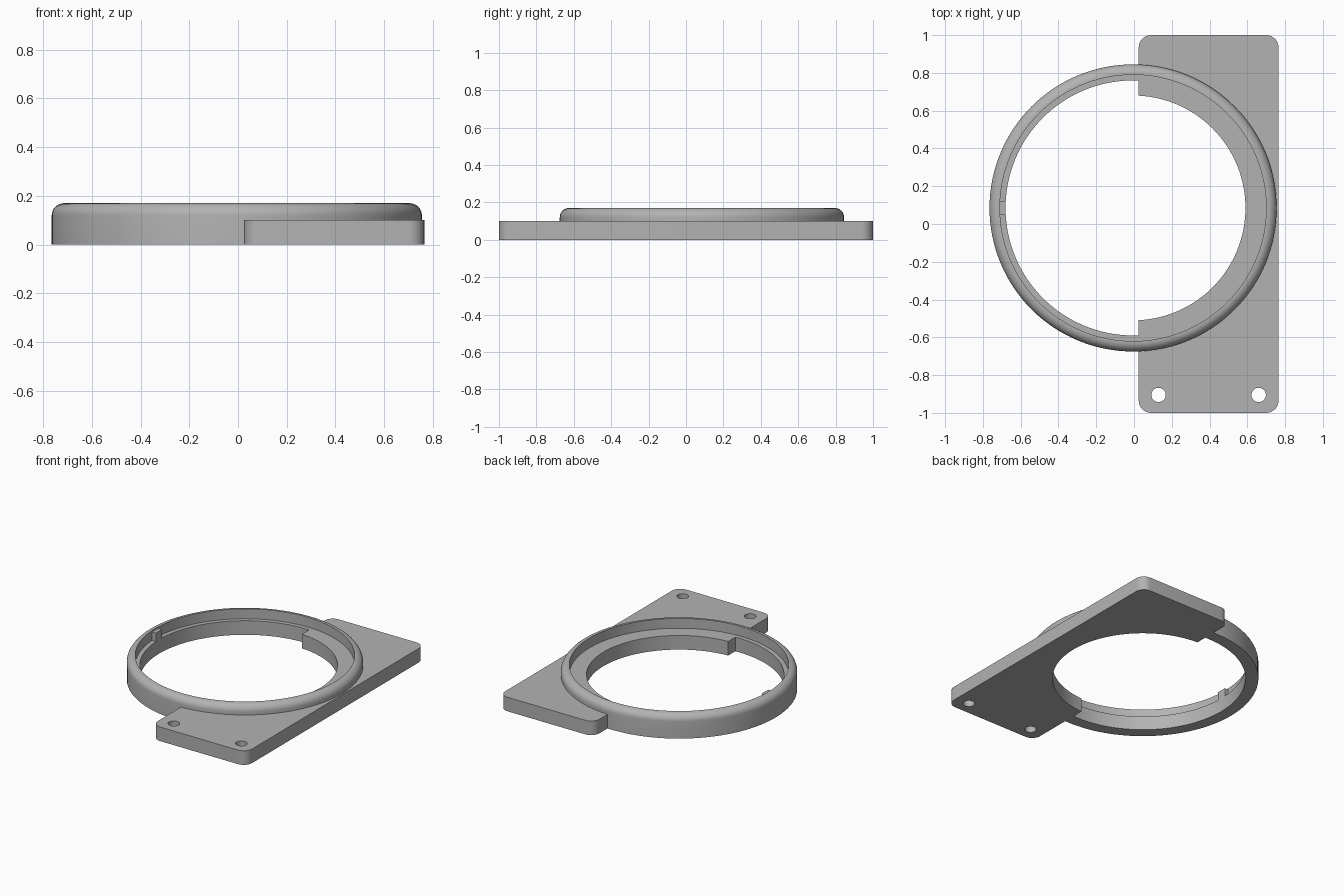
import bpy, bmesh, math
from mathutils import Matrix, Vector

cube = bpy.data.objects.get("Cube")
if cube:
    bpy.data.objects.remove(cube, do_unlink=True)

CENTRE = Vector((-0.005, 0.085, 0))
PLATE_TOP = 0.10
RING_TOP = 0.17
SEGMENTS = 128

grey = bpy.data.materials.new("plain grey")
grey.use_nodes = True
GREY = (0.45, 0.45, 0.45, 1)
grey.diffuse_color = GREY
grey.node_tree.nodes["Principled BSDF"].inputs["Base Color"].default_value = GREY


def add_object(name, bm):
    bmesh.ops.recalc_face_normals(bm, faces=bm.faces)
    mesh = bpy.data.meshes.new(name)
    bm.to_mesh(mesh)
    bm.free()
    mesh.materials.append(grey)
    obj = bpy.data.objects.new(name, mesh)
    bpy.context.collection.objects.link(obj)
    return obj


def box(name, low, high, corner=0):
    bm = bmesh.new()
    bmesh.ops.create_cube(bm, size=1)
    low, high = Vector(low), Vector(high)
    bmesh.ops.scale(bm, vec=high - low, verts=bm.verts)
    bmesh.ops.translate(bm, vec=(low + high) / 2, verts=bm.verts)
    if corner:
        upright = [e for e in bm.edges
                   if abs(e.verts[0].co.z - e.verts[1].co.z) > 0.01]
        bmesh.ops.bevel(bm, geom=upright, offset=corner, segments=8,
                        profile=0.5, affect='EDGES')
    return add_object(name, bm)


def cylinder(name, radius, x, y, segments):
    bm = bmesh.new()
    bmesh.ops.create_cone(bm, cap_ends=True, segments=segments, radius1=radius,
                          radius2=radius, depth=1,
                          matrix=Matrix.Translation((x, y, 0)))
    return add_object(name, bm)


def lathe(name, profile):
    bm = bmesh.new()
    rings = []
    for i in range(SEGMENTS):
        a = math.tau * i / SEGMENTS
        rings.append([bm.verts.new(CENTRE + Vector((r * math.cos(a), r * math.sin(a), z)))
                      for r, z in profile])
    n = len(profile)
    for i in range(SEGMENTS):
        p, q = rings[i], rings[(i + 1) % SEGMENTS]
        for j in range(n):
            k = (j + 1) % n
            bm.faces.new((p[j], q[j], q[k], p[k]))
    return add_object(name, bm)


def combine(target, other, operation):
    mod = target.modifiers.new(operation.lower(), 'BOOLEAN')
    mod.operation = operation
    mod.solver = 'EXACT'
    mod.object = other
    bpy.context.view_layer.objects.active = target
    bpy.ops.object.modifier_apply(modifier=mod.name)
    bpy.data.objects.remove(other, do_unlink=True)


# Ring: rounded outer shoulder, recessed seat inside
OUTER, LIP, SEAT, ROUND = 0.76, 0.705, 0.675, 0.05
shoulder = [(OUTER - ROUND + ROUND * math.cos(a), RING_TOP - ROUND + ROUND * math.sin(a))
            for a in (math.pi / 2 * i / 8 for i in range(9))]
ring = lathe("ring_mount", [(SEAT, 0), (OUTER, 0)] + shoulder +
             [(LIP, RING_TOP), (LIP, PLATE_TOP), (SEAT, PLATE_TOP)])

# Mounting plate with its large opening and two screw holes
plate = box("mounting_plate", (0.025, -1, 0), (0.765, 1, PLATE_TOP), corner=0.065)
combine(plate, cylinder("opening", 0.595, CENTRE.x, CENTRE.y, SEGMENTS), 'DIFFERENCE')
for x in (0.13, 0.66):
    combine(plate, cylinder("screw_hole", 0.038, x, -0.905, 32), 'DIFFERENCE')
combine(ring, plate, 'UNION')

# Locating key on the inner wall
key = box("locating_key", (-0.73, 0.05, 0.08), (-0.68, 0.12, 0.16))
combine(ring, key, 'UNION')

# Smooth shading with crisp edges
bpy.ops.object.select_all(action='DESELECT')
ring.select_set(True)
bpy.context.view_layer.objects.active = ring
bpy.ops.object.shade_smooth_by_angle(angle=math.radians(30))
